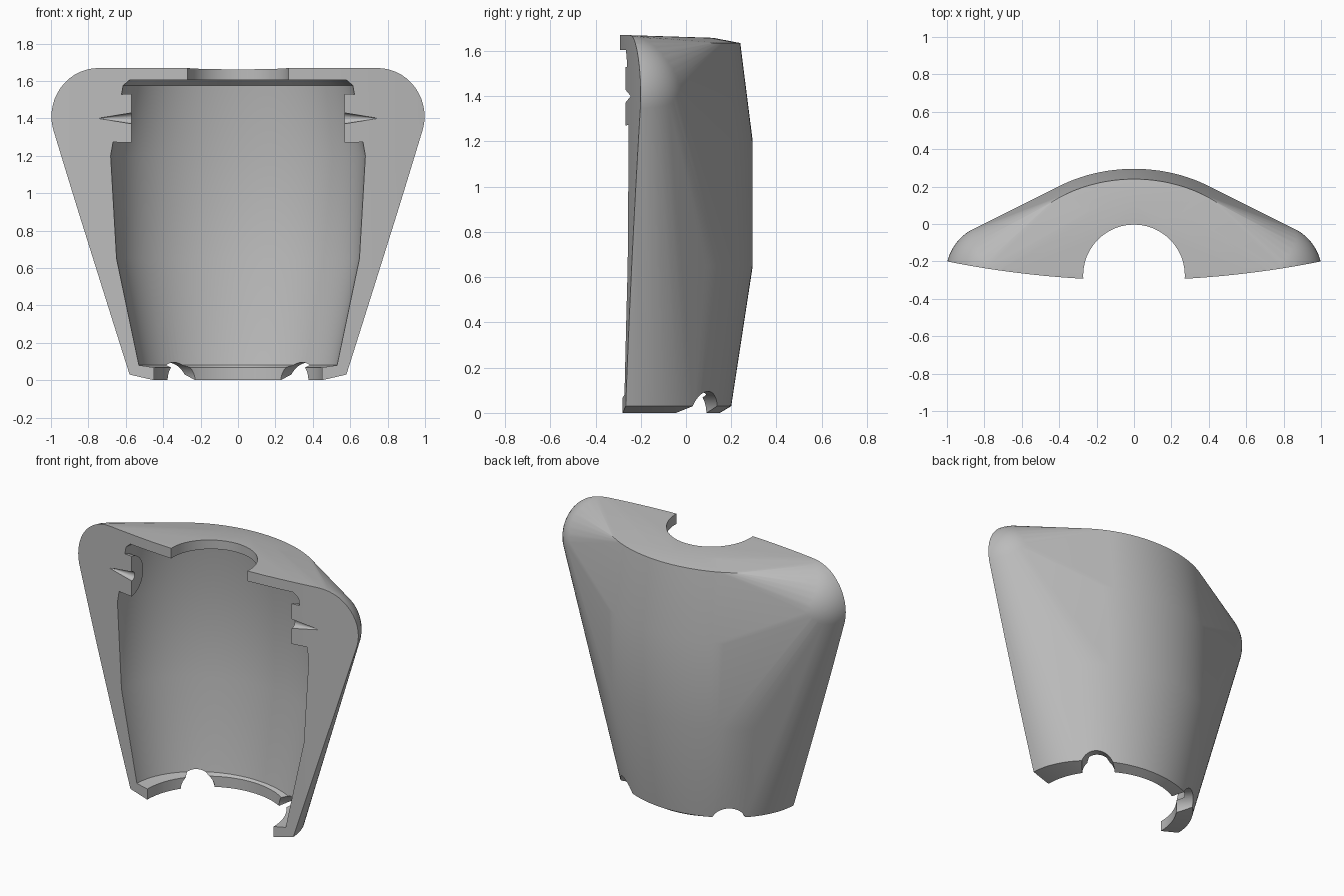
import bpy, bmesh
from math import sin, cos, pi
from mathutils import Matrix, Vector

if "Cube" in bpy.data.objects:
    bpy.data.objects.remove(bpy.data.objects["Cube"])

AXIS = -0.28      # y of the barrel axis
FRONT = -0.40     # rough front, trimmed later

grey = bpy.data.materials.new("plain grey")
grey.use_nodes = True
grey.diffuse_color = (0.5, 0.5, 0.5, 1)
grey.node_tree.nodes["Principled BSDF"].inputs["Base Color"].default_value = (0.5, 0.5, 0.5, 1)


def make(name, bm, helper=True):
    bmesh.ops.recalc_face_normals(bm, faces=bm.faces)
    mesh = bpy.data.meshes.new(name)
    bm.to_mesh(mesh)
    bm.free()
    mesh.materials.append(grey)
    ob = bpy.data.objects.new(name, mesh)
    bpy.context.collection.objects.link(ob)
    if helper:
        ob.hide_render = True
        ob.hide_viewport = True
    return ob


def cut(ob, cutter):
    mod = ob.modifiers.new("cut " + cutter.name, 'BOOLEAN')
    mod.operation = 'DIFFERENCE'
    mod.solver = 'EXACT'
    mod.object = cutter


def rod(name, centre, direction, r1, r2, length):
    bm = bmesh.new()
    turn = Vector(direction).to_track_quat('Z', 'Y').to_matrix().to_4x4()
    bmesh.ops.create_cone(bm, cap_ends=True, segments=48, radius1=r1, radius2=r2,
                          depth=length, matrix=Matrix.Translation(centre) @ turn)
    return make(name, bm)


# Outer body: oval barrel rings and two round shoulders wrapped in one skin
bm = bmesh.new()
for wide, deep, z in [(0.45, 0.43, 0), (0.58, 0.48, 0.03), (0.72, 0.575, 0.65),
                      (0.735, 0.575, 1.2), (0.68, 0.52, 1.635), (0.5, 0.4, 1.658)]:
    for i in range(65):
        a = i / 64 * pi
        bm.verts.new((wide * cos(a), AXIS + deep * sin(a), z))
    for side in (-1, 1):
        bm.verts.new((side * wide, FRONT, z))
for side in (-1, 1):
    for i in range(49):
        a = i / 48 * 2 * pi
        bm.verts.new((side * 0.745 + 0.26 * cos(a), FRONT, 1.41 + 0.26 * sin(a)))
        for j in range(13):
            b = j / 12 * pi / 2
            bm.verts.new((side * 0.745 + 0.26 * cos(a) * cos(b), -0.26 + 0.26 * sin(b),
                          1.41 + 0.26 * sin(a) * cos(b)))
bmesh.ops.convex_hull(bm, input=bm.verts)
loose = [v for v in bm.verts if not v.link_faces]
bmesh.ops.delete(bm, geom=loose, context='VERTS')
body = make("half_shell", bm, helper=False)

# Gently bowed front trim
bm = bmesh.new()
xs = [i / 20 * 1.2 for i in range(-20, 21)]
outline = [(x, -0.3 + 0.1 * x * x) for x in xs] + [(1.2, -0.8), (-1.2, -0.8)]
face = bm.faces.new([bm.verts.new((x, y, -0.3)) for x, y in outline])
up = bmesh.ops.extrude_face_region(bm, geom=[face])
bmesh.ops.translate(bm, verts=[v for v in up["geom"] if isinstance(v, bmesh.types.BMVert)],
                    vec=(0, 0, 2.3))
cut(body, make("front_trim", bm))

# Oval cavity with a lip at the bottom that is widest at the sides
profile = [(0.45, 0.43, -0.2), (0.45, 0.43, 0.068), (0.53, 0.445, 0.08), (0.65, 0.525, 0.65),
           (0.682, 0.525, 1.2), (0.615, 0.465, 1.575), (0.58, 0.43, 1.605)]
bm = bmesh.new()
rings = []
for wide, deep, z in profile:
    rings.append([bm.verts.new((wide * cos(k / 64 * pi), AXIS + deep * sin(k / 64 * pi), z))
                  for k in range(128)])
for low, high in zip(rings, rings[1:]):
    for k in range(128):
        n = (k + 1) % 128
        bm.faces.new((low[k], low[n], high[n], high[k]))
bm.faces.new(rings[0])
bm.faces.new(rings[-1])
cavity = make("cavity", bm)
# Round pivot bosses left standing at both sides of the neck
for side in (-1, 1):
    cut(cavity, rod("boss_gap", (side * 0.77, AXIS, 1.4), (side, 0, 0), 0.13, 0.13, 0.4))
cut(body, cavity)

# Neck opening in the roof
cut(body, rod("neck_opening", (0, -0.275, 1.7), (0, 0, 1), 0.272, 0.272, 0.4))

for side in (-1, 1):
    # Tapered grooves in the bosses
    cut(body, rod("boss_groove", (side * 0.64, -0.257, 1.4), (side, 0.12, 0), 0.034, 0.002, 0.2))
    # Arched notches in the bottom rim
    cut(body, rod("rim_notch", (side * 0.37, 0.09, -0.005), (side, 1, 0), 0.1, 0.1, 0.42))

# Bake the cuts and shade
bpy.context.view_layer.update()
graph = bpy.context.evaluated_depsgraph_get()
baked = bpy.data.meshes.new_from_object(body.evaluated_get(graph))
body.modifiers.clear()
body.data = baked
for ob in [o for o in bpy.data.objects if o.hide_render]:
    bpy.data.objects.remove(ob)
bpy.ops.object.select_all(action='DESELECT')
body.select_set(True)
bpy.context.view_layer.objects.active = body
bpy.ops.object.shade_smooth_by_angle(angle=0.3)
